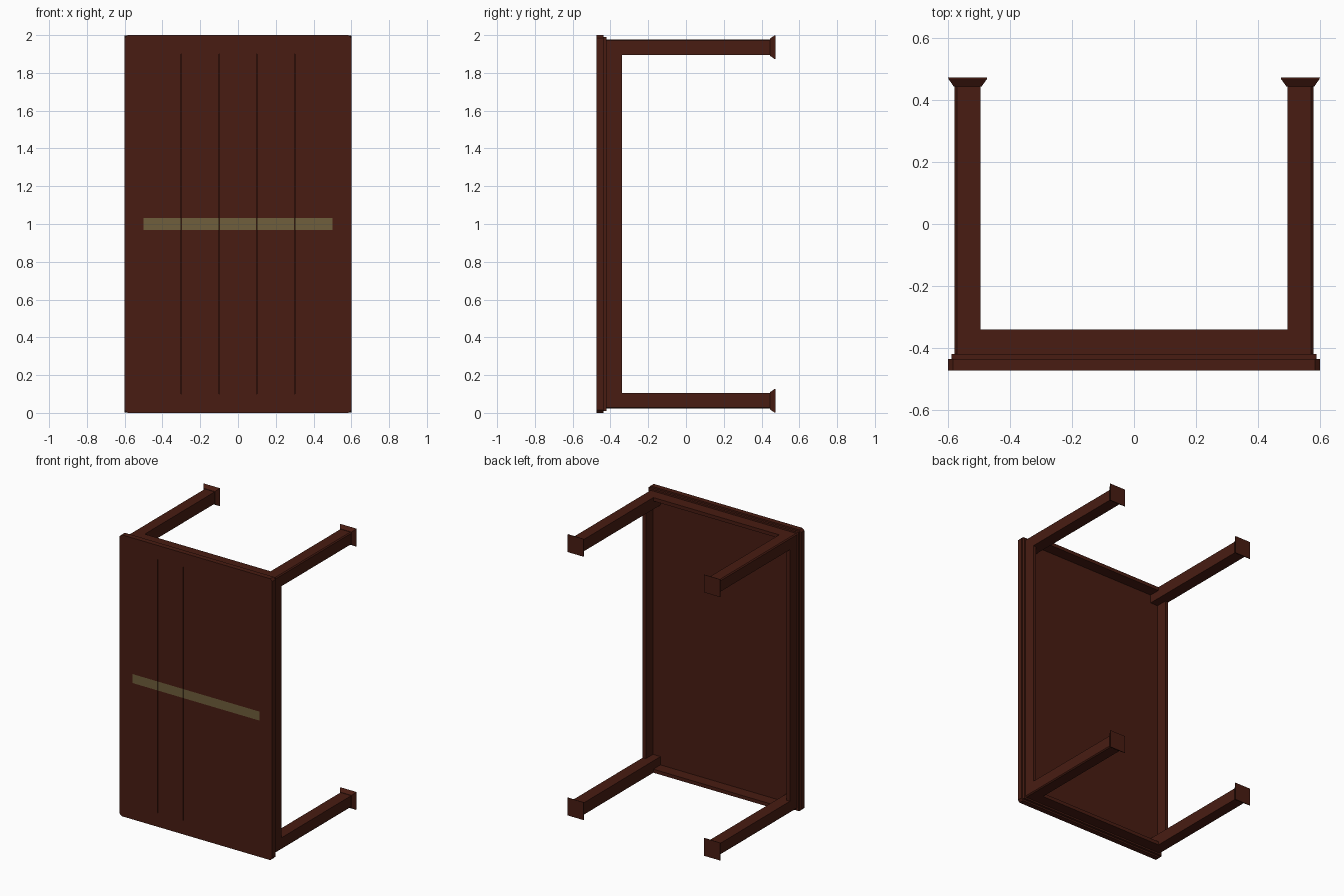
import bpy

if "Cube" in bpy.data.objects:
    bpy.data.objects.remove(bpy.data.objects["Cube"])


def material(name, color):
    m = bpy.data.materials.new(name)
    m.diffuse_color = color
    m.use_nodes = True
    m.node_tree.nodes["Principled BSDF"].inputs["Base Color"].default_value = m.diffuse_color
    return m


wood = material("dark_wood", (0.065, 0.0115, 0.006, 1))
brass = material("inlay_tan", (0.162, 0.112, 0.045, 1))


def loft(name, sections, mat=wood):
    """Join matching x-z outlines placed at increasing y into a closed solid."""
    n = len(sections[0][1])
    verts = [(x, y, z) for y, pts in sections for x, z in pts]
    faces = [list(range(n)), list(range(len(verts) - n, len(verts)))[::-1]]
    for s in range(len(sections) - 1):
        a, b = s * n, (s + 1) * n
        for i in range(n):
            j = (i + 1) % n
            faces.append((a + i, b + i, b + j, a + j))
    me = bpy.data.meshes.new(name)
    me.from_pydata(verts, [], faces)
    me.materials.append(mat)
    ob = bpy.data.objects.new(name, me)
    bpy.context.collection.objects.link(ob)
    return ob


def rect(x0, x1, z0, z1):
    return [(x0, z0), (x1, z0), (x1, z1), (x0, z1)]


def box(name, x0, x1, y0, y1, z0, z1, mat=wood):
    return loft(name, [(y0, rect(x0, x1, z0, z1)), (y1, rect(x0, x1, z0, z1))], mat)


FRONT, TOP_BACK, TRIM_BACK, APRON_BACK, END = -0.473, -0.436, -0.42, -0.34, 0.473

# Tabletop frame: end rails with clipped outer corners, side stiles between
c = 0.015
low = [(-0.6, c), (-0.6 + c, 0), (0.6 - c, 0), (0.6, c), (0.6, 0.1), (-0.6, 0.1)]
high = [(x, 2 - z) for x, z in reversed(low)]
for label, pts in (("lower", low), ("upper", high)):
    loft(label + "_end_rail", [(FRONT, pts), (TOP_BACK, pts)])
for label, x in (("left", -0.6), ("right", 0.5)):
    box(label + "_stile", x, x + 0.1, FRONT, TOP_BACK, 0.1, 1.9)

# Five planks, crossed by a flush inlay strip, with hairline joints
g = 0.001
for i in range(5):
    x0, x1 = -0.5 + 0.2 * i + g, -0.3 + 0.2 * i - g
    box(f"plank_lower_{i+1}", x0, x1, FRONT, TOP_BACK, 0.1, 0.969)
    box(f"inlay_{i+1}", x0, x1, FRONT, TOP_BACK, 0.969, 1.033, brass)
    box(f"plank_upper_{i+1}", x0, x1, FRONT, TOP_BACK, 1.033, 1.9)

# Stepped trim board under the top
box("under_trim", -0.589, 0.589, TOP_BACK, TRIM_BACK, 0.011, 1.989)

# Aprons between the legs
t = 0.025
for label, z in (("lower", 0.022), ("upper", 1.978 - t)):
    box(label + "_apron", -0.5, 0.5, TRIM_BACK, APRON_BACK, z, z + t)
for label, x in (("left", -0.579), ("right", 0.579 - t)):
    box(label + "_apron", x, x + t, TRIM_BACK, APRON_BACK, 0.1, 1.9)

# Legs with an eased outer corner, ending in flared square feet
h, e = 0.042, 0.007
for sx, xn in ((-1, "left"), (1, "right")):
    for sz, zn in ((-1, "lower"), (1, "upper")):
        cx, cz = sx * 0.537, 1 + sz * 0.936
        leg = [(-h, -h), (h, -h), (h, h - e), (h - e, h), (-h, h)]
        pts = [(cx + sx * x, cz + sz * z) for x, z in leg]
        if sx * sz < 0:
            pts.reverse()
        loft(f"{zn}_{xn}_leg", [(TRIM_BACK, pts), (0.446, pts)])
        foot = [(y, rect(cx - r, cx + r, cz - r, cz + r))
                for y, r in ((0.444, 0.045), (0.468, 0.062), (END, 0.063))]
        loft(f"{zn}_{xn}_foot", foot)
